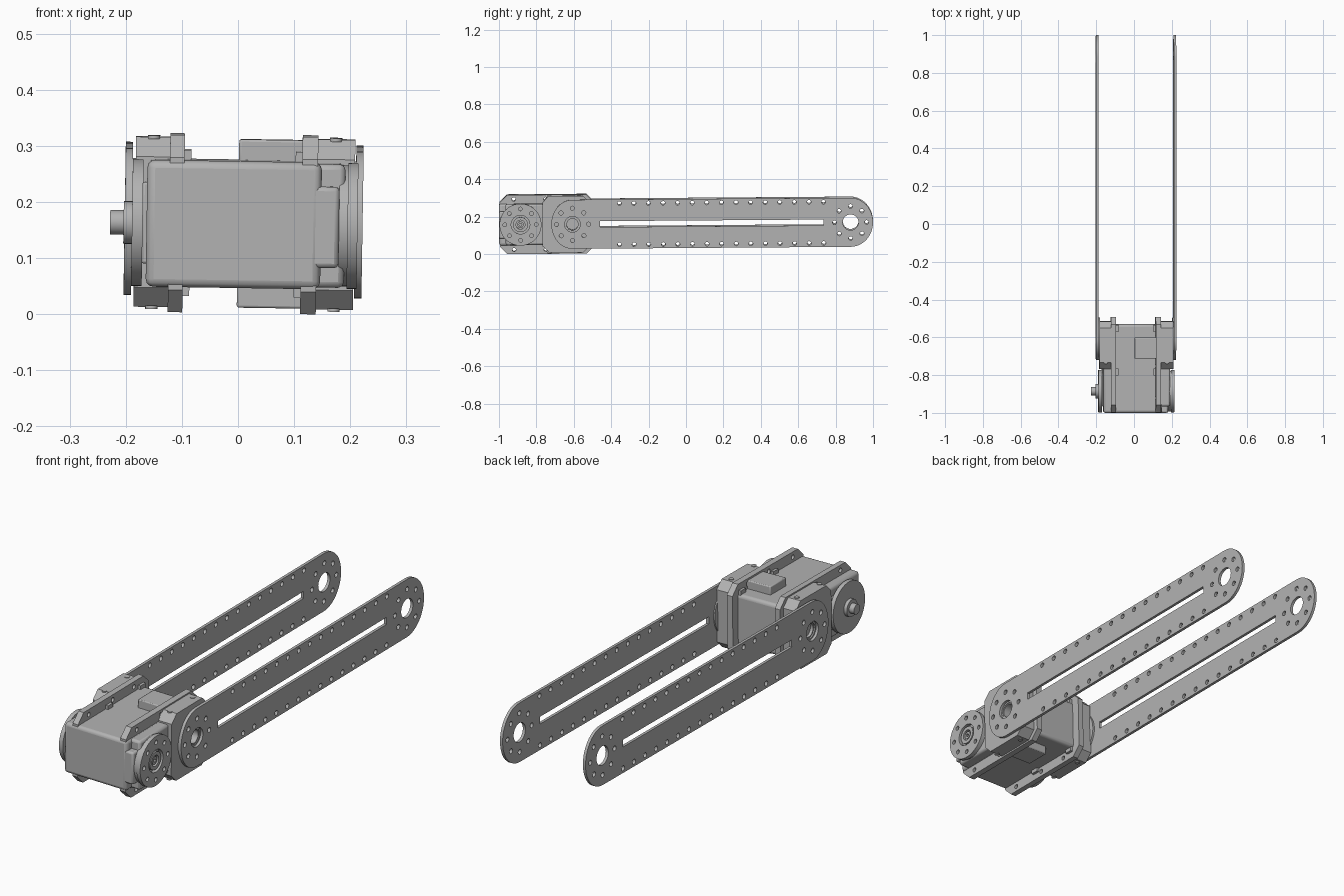
import bpy, bmesh
from math import sin, cos, pi, radians
from mathutils import Matrix, Vector

cube = bpy.data.objects.get("Cube")
if cube:
    bpy.data.objects.remove(cube, do_unlink=True)

grey = bpy.data.materials.new("plain grey")
grey.use_nodes = True
COLOUR = (0.45, 0.45, 0.45, 1)
grey.diffuse_color = COLOUR
grey.node_tree.nodes["Principled BSDF"].inputs["Base Color"].default_value = COLOUR

CZ = 0.162          # height of the shaft axes
FRONT_Y = -0.885    # drive shaft
PIVOT_Y = -0.607    # arm pivot
parts = []


def finish(obj, bevel=0, segments=3):
    obj.data.materials.clear()
    obj.data.materials.append(grey)
    bpy.ops.object.select_all(action='DESELECT')
    obj.select_set(True)
    bpy.context.view_layer.objects.active = obj
    if bevel:
        mod = obj.modifiers.new("Bevel", 'BEVEL')
        mod.width, mod.segments = bevel, segments
    bpy.ops.object.shade_smooth_by_angle(angle=radians(35))
    parts.append(obj)
    return obj


def box(name, x, y, z, bevel=0, segments=2):
    bm = bmesh.new()
    bmesh.ops.create_cube(bm, size=1)
    for v in bm.verts:
        v.co = Vector([(r[0] + r[1]) / 2 + c * (r[1] - r[0])
                       for r, c in zip((x, y, z), v.co)])
    mesh = bpy.data.meshes.new(name)
    bm.to_mesh(mesh)
    bm.free()
    obj = bpy.data.objects.new(name, mesh)
    bpy.context.collection.objects.link(obj)
    return finish(obj, bevel, segments)


def circle(y, z, r, n=16):
    return [(y + r * cos(2 * pi * i / n), z + r * sin(2 * pi * i / n)) for i in range(n)]


def ring_of_holes(y, r, hole, count=8):
    return [circle(*p, hole, 12) for p in circle(y, CZ, r, count)]


def rect(y0, y1, z0, z1):
    return [(y0, z0), (y1, z0), (y1, z1), (y0, z1)]


def octagon(y0, y1, z0, z1, c):
    return [(y0 + c, z0), (y1 - c, z0), (y1, z0 + c), (y1, z1 - c),
            (y1 - c, z1), (y0 + c, z1), (y0, z1 - c), (y0, z0 + c)]


def plate(name, loops, x0, x1):
    """Flat plate across x: first loop is the outline, the rest are holes."""
    curve = bpy.data.curves.new(name, 'CURVE')
    curve.dimensions, curve.fill_mode = '2D', 'BOTH'
    curve.extrude = (x1 - x0) / 2
    for loop in loops:
        spline = curve.splines.new('POLY')
        spline.points.add(len(loop) - 1)
        for point, (y, z) in zip(spline.points, loop):
            point.co = (y, z, 0, 1)
        spline.use_cyclic_u = True
    obj = bpy.data.objects.new(name, curve)
    bpy.context.collection.objects.link(obj)
    bpy.ops.object.select_all(action='DESELECT')
    obj.select_set(True)
    bpy.context.view_layer.objects.active = obj
    bpy.ops.object.convert(target='MESH')
    obj = bpy.context.view_layer.objects.active
    mid = (x0 + x1) / 2
    obj.data.transform(Matrix(((0, 0, 1, mid), (1, 0, 0, 0), (0, 1, 0, 0), (0, 0, 0, 1))))
    # weld the caps to the walls
    bm = bmesh.new()
    bm.from_mesh(obj.data)
    bmesh.ops.remove_doubles(bm, verts=bm.verts, dist=1e-5)
    bmesh.ops.recalc_face_normals(bm, faces=bm.faces)
    bm.to_mesh(obj.data)
    bm.free()
    return finish(obj)


# Long slotted arms with round ends
END_Y, HALF = 0.88, 0.131
outline = [(END_Y + 0.12 * cos(a), CZ + HALF * sin(a))
           for a in [pi * (i / 24 - 0.5) for i in range(25)]]
outline += [(PIVOT_Y - 0.113 * cos(a), CZ - HALF * sin(a))
            for a in [pi * (i / 24 - 0.5) for i in range(25)]]
holes = [circle(y, CZ, 0.042, 28) for y in (PIVOT_Y, END_Y)]
holes += ring_of_holes(PIVOT_Y, 0.086, 0.011) + ring_of_holes(END_Y, 0.086, 0.011)
holes += [circle(-0.356 + 0.078 * i, CZ + s * 0.11, 0.011, 12)
          for i in range(15) for s in (-1, 1)]
holes.append(rect(-0.46, 0.735, CZ - 0.016, CZ + 0.016))
for name, x in (("right_arm", -0.202), ("left_arm", 0.209)):
    plate(name, [outline] + holes, x, x + 0.013)

# Motor body: main case, stepped gear end, side shoulder and lid
box("motor_case", (-0.163, 0.148), (-1.0, -0.53), (0.049, 0.275), 0.014, 3)
box("gear_nose", (0.12, 0.18), (-0.999, -0.8), (0.087, 0.232), 0.008)
box("gear_shoulder", (0.13, 0.19), (-0.965, -0.72), (0.052, 0.272), 0.01)
box("right_lid", (-0.171, -0.155), (-0.965, -0.6), (0.09, 0.235), 0.004)

# Octagonal frames gripping the case, with screw holes and clips
frame_holes = [circle(y, CZ + s * 0.135, 0.01, 12)
               for y in (-0.92, -0.75, -0.6) for s in (-1, 1)]
for side, x0, x1 in (("right", -0.123, -0.097), ("left", 0.113, 0.141)):
    plate(side + "_frame", [octagon(-0.996, -0.492, 0.004, 0.32, 0.04)] + frame_holes, x0, x1)
    inner = x1 if side == "right" else x0
    for i, y in enumerate((-0.8, -0.57)):
        for s in (-1, 1):
            z = CZ + s * 0.118
            box(f"{side}_clip_{i}_{'top' if s > 0 else 'bottom'}",
                (inner - 0.012, inner + 0.012), (y, y + 0.035), (z - 0.012, z + 0.012))

# Cradles carrying the arm pivots
for side, x0, x1 in (("right", -0.184, -0.12), ("left", 0.138, 0.207)):
    plate(side + "_cradle", [octagon(-0.767, -0.515, 0.011, 0.314, 0.035),
                             circle(PIVOT_Y, CZ, 0.03, 24)], x0, x1)
    for s in (-1, 1):
        for y in (-0.73, -0.57):
            z = CZ + s * 0.1515
            bpy.ops.mesh.primitive_cylinder_add(vertices=16, radius=0.011, depth=0.006,
                                                location=((x0 + x1) / 2, y, z))
            screw = bpy.context.object
            screw.name = side + "_cradle_screw"
            finish(screw)
plate("right_pivot_disc", [circle(PIVOT_Y, CZ, 0.113, 40), circle(PIVOT_Y, CZ, 0.035, 24)],
      -0.19, -0.18)
plate("left_pivot_disc", [circle(PIVOT_Y, CZ, 0.113, 40), circle(PIVOT_Y, CZ, 0.035, 24)],
      0.203, 0.21)

# Cable connectors above and below the case
box("top_connector", (0.0, 0.2), (-0.712, -0.6), (0.26, 0.312), 0.004)
box("bottom_connector", (0.0, 0.2), (-0.712, -0.6), (0.012, 0.06), 0.004)

# Drive horn on the left, made of stepped rings
plate("drive_horn", [circle(FRONT_Y, CZ, 0.112, 48), circle(FRONT_Y, CZ, 0.05, 32)]
      + ring_of_holes(FRONT_Y, 0.084, 0.01), 0.195, 0.213)
plate("drive_horn_back", [circle(FRONT_Y, CZ, 0.108, 48)], 0.18, 0.196)
plate("drive_horn_ring", [circle(FRONT_Y, CZ, 0.04, 32), circle(FRONT_Y, CZ, 0.024, 24)],
      0.195, 0.21)
plate("drive_screw", [circle(FRONT_Y, CZ, 0.017, 20), circle(FRONT_Y, CZ, 0.008, 6)],
      0.195, 0.207)

# Idler disc, hub and pin on the right
plate("idler_disc", [circle(FRONT_Y, CZ, 0.113, 48)], -0.189, -0.17)
plate("idler_hub", [circle(FRONT_Y, CZ, 0.038, 32)], -0.204, -0.188)
plate("idler_pin", [circle(FRONT_Y, CZ, 0.022, 24)], -0.228, -0.203)

# Slight lean of the whole assembly
pivot = Vector((0.01, -0.607, CZ))
lean = (Matrix.Translation(pivot) @ Matrix.Rotation(radians(0.42), 4, 'X')
        @ Matrix.Rotation(radians(0.9), 4, 'Y') @ Matrix.Translation(-pivot))
for obj in parts:
    obj.matrix_world = lean @ Matrix.Translation(obj.location)
